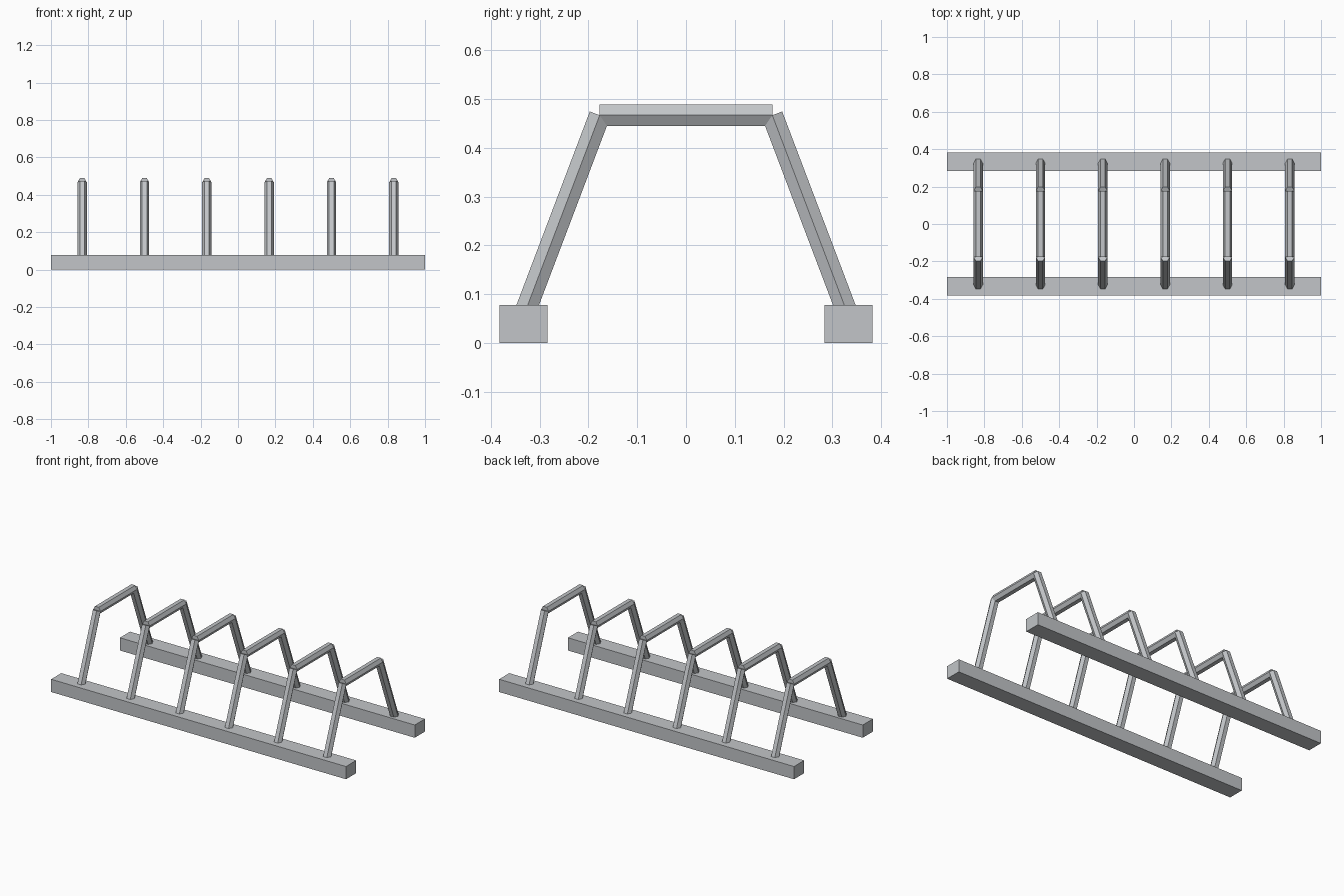
import bpy
from mathutils import Vector

cube = bpy.data.objects.get("Cube")
if cube:
    bpy.data.objects.remove(cube, do_unlink=True)

steel = bpy.data.materials.new("galvanised_steel")
steel.use_nodes = True
color = (0.54, 0.56, 0.58, 1)
steel.diffuse_color = color
steel.node_tree.nodes["Principled BSDF"].inputs["Base Color"].default_value = color

RAIL_Y, RAIL_W, RAIL_H = 0.333, 0.098, 0.078
BAR_R = 0.025
SHOULDER = Vector((0, 0.177, 0.467))   # where a leg meets the crossbar
FOOT = Vector((0, 0.337, 0.045))       # leg end hidden inside the rail


def rail(name, y):
    bpy.ops.mesh.primitive_cube_add(size=1, location=(0, y, RAIL_H / 2))
    ob = bpy.context.object
    ob.name = name
    ob.scale = (2, RAIL_W, RAIL_H)
    bpy.ops.object.transform_apply(location=False, rotation=False, scale=True)
    ob.data.materials.append(steel)


def hex_bar(name, x, start, end):
    """Six-sided bar in the YZ plane, with side corners pointing along x."""
    axis = end - start
    bpy.ops.mesh.primitive_cylinder_add(vertices=6, radius=BAR_R, depth=axis.length)
    ob = bpy.context.object
    ob.name = name
    # turn a corner to +x, then tilt about x only so it stays there
    for v in ob.data.vertices:
        v.co = Vector((v.co.y, -v.co.x, v.co.z))
    ob.rotation_mode = 'QUATERNION'
    ob.rotation_quaternion = Vector((0, 0, 1)).rotation_difference(axis)
    ob.location = (start + end) / 2 + Vector((x, 0, 0))
    ob.data.materials.append(steel)


def mirrored(p):
    return Vector((p.x, -p.y, p.z))


# Ground rails
rail("front_rail", -RAIL_Y)
rail("back_rail", RAIL_Y)

# Row of hoops
for i in range(6):
    x = (i - 2.5) / 3
    hex_bar(f"front_leg_{i + 1}", x, mirrored(FOOT), mirrored(SHOULDER))
    hex_bar(f"back_leg_{i + 1}", x, FOOT, SHOULDER)
    hex_bar(f"crossbar_{i + 1}", x, mirrored(SHOULDER), SHOULDER)
